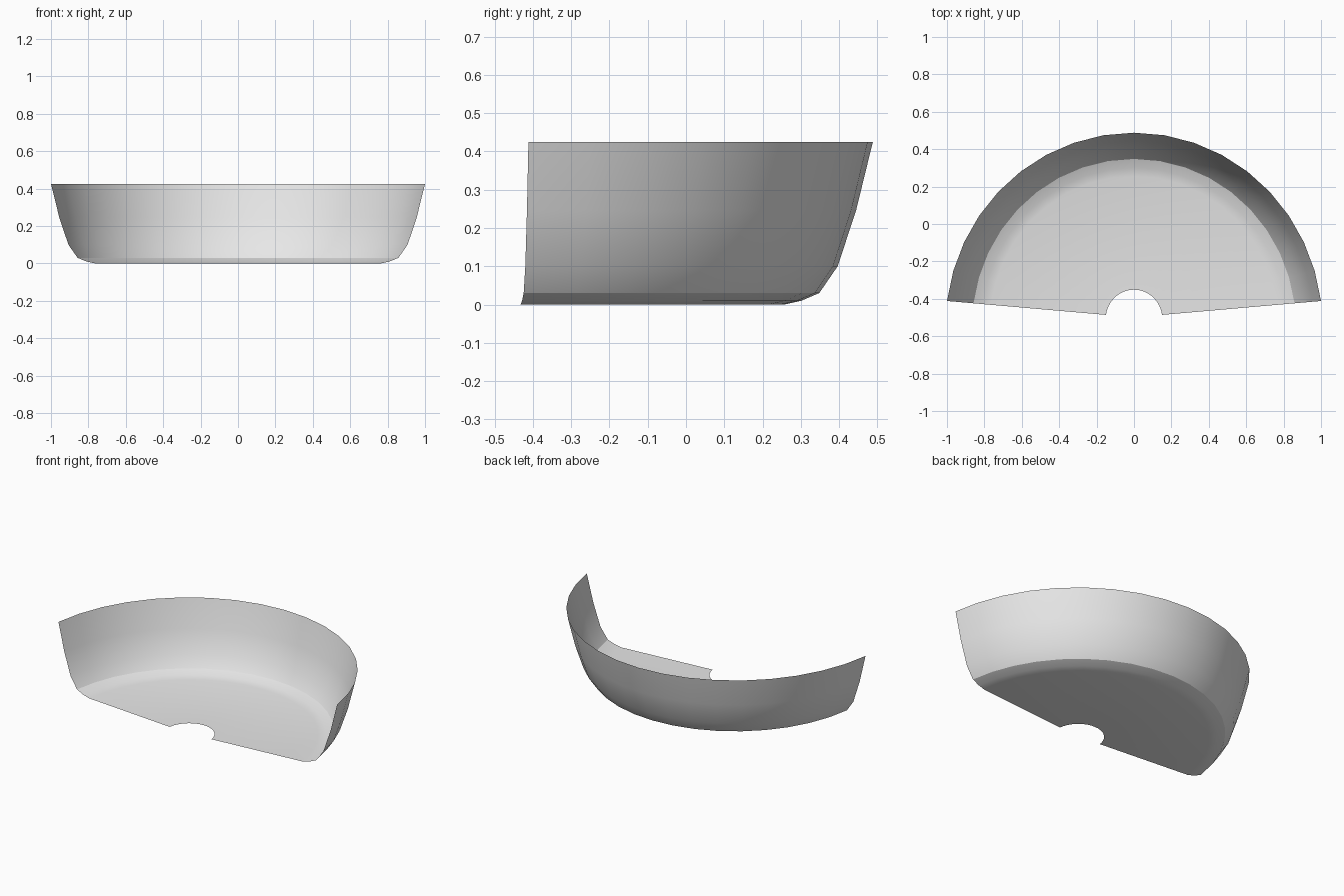
import bpy
import bmesh
import math

if "Cube" in bpy.data.objects:
    bpy.data.objects.remove(bpy.data.objects["Cube"], do_unlink=True)

# Light grey material
grey = bpy.data.materials.new("light grey")
grey.use_nodes = True
grey.diffuse_color = (0.8, 0.8, 0.8, 1)
grey.node_tree.nodes["Principled BSDF"].inputs["Base Color"].default_value = (0.8, 0.8, 0.8, 1)

# Section from the centre notch, along the floor, up the flared wall (radius, height)
PROFILE = [(0.148, 0), (0.755, 0), (0.80, 0.01), (0.847, 0.03),
           (0.895, 0.10), (0.943, 0.245), (0.987, 0.425)]
CENTRE_Y = -0.499
HALF_SWEEP = math.radians(85)
SEGMENTS = 18

# Sweep the section through 170 degrees, widening slightly towards the ends
bm = bmesh.new()
rows = []
for i in range(SEGMENTS + 1):
    t = 2 * i / SEGMENTS - 1
    a = t * HALF_SWEEP
    flare = 1 + 0.017 * t ** 4
    rows.append([bm.verts.new((r * flare * math.sin(a),
                               CENTRE_Y + r * flare * math.cos(a), z))
                 for r, z in PROFILE])
for left, right in zip(rows, rows[1:]):
    for j in range(len(PROFILE) - 1):
        bm.faces.new((left[j], right[j], right[j + 1], left[j + 1]))

mesh = bpy.data.meshes.new("half_bowl_shell")
bm.to_mesh(mesh)
bm.free()
mesh.materials.append(grey)
shell = bpy.data.objects.new("half_bowl_shell", mesh)
bpy.context.collection.objects.link(shell)

# Smooth shading, with the crease between floor and wall kept sharp
bpy.ops.object.select_all(action="DESELECT")
shell.select_set(True)
bpy.context.view_layer.objects.active = shell
bpy.ops.object.shade_smooth_by_angle(angle=math.radians(28))
